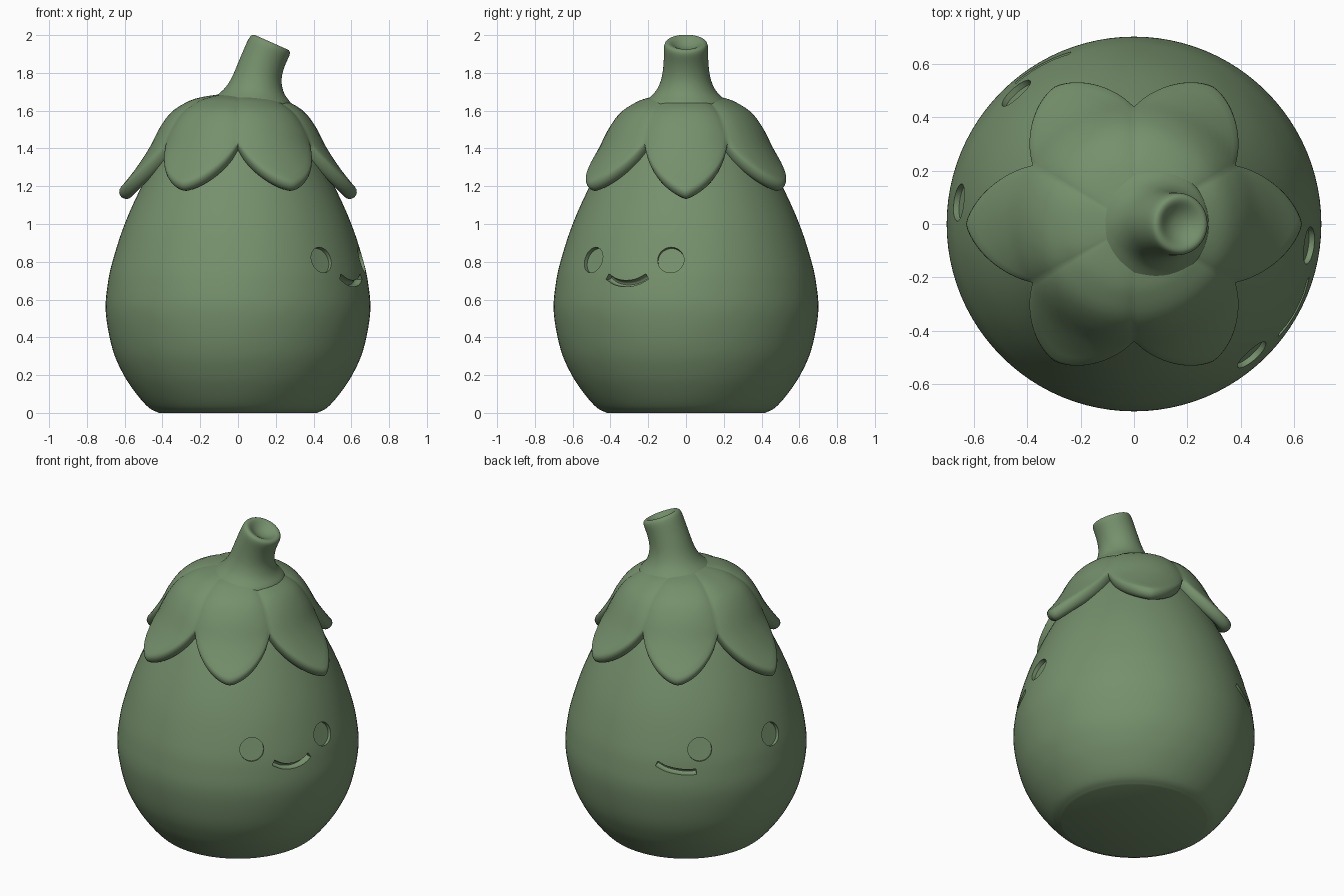
import bpy, bmesh
from math import sin, cos, pi, radians, degrees, hypot
from mathutils import Vector

if "Cube" in bpy.data.objects:
    bpy.data.objects.remove(bpy.data.objects["Cube"])

green = bpy.data.materials.new("green")
green.diffuse_color = (0.18, 0.28, 0.15, 1)
green.use_nodes = True
green.node_tree.nodes["Principled BSDF"].inputs["Base Color"].default_value = green.diffuse_color


def spline(pts, n):
    """Smooth curve through a few points, n steps per span."""
    pts = [Vector(p) for p in pts]
    e = [2 * pts[0] - pts[1]] + pts + [2 * pts[-1] - pts[-2]]
    out = []
    for i in range(1, len(e) - 2):
        a, b, c, d = e[i - 1:i + 3]
        for k in range(n):
            t = k / n
            out.append(0.5 * (2 * b + (c - a) * t + (2 * a - 5 * b + 4 * c - d) * t**2
                              + (3 * b - a - 3 * c + d) * t**3))
    return out + [pts[-1]]


def loft(name, rings, close_ends=True):
    """Skin a list of equally long vertex rings."""
    bm = bmesh.new()
    rows = [[bm.verts.new(p) for p in ring] for ring in rings]
    n = len(rows[0])
    for a, b in zip(rows, rows[1:]):
        for i in range(n):
            j = (i + 1) % n
            bm.faces.new((a[i], a[j], b[j], b[i]))
    if close_ends:
        bm.faces.new(rows[0])
        bm.faces.new(rows[-1])
    bmesh.ops.recalc_face_normals(bm, faces=bm.faces)
    me = bpy.data.meshes.new(name)
    bm.to_mesh(me)
    bm.free()
    ob = bpy.data.objects.new(name, me)
    bpy.context.collection.objects.link(ob)
    me.materials.append(green)
    return ob


def activate(ob):
    bpy.ops.object.select_all(action='DESELECT')
    ob.select_set(True)
    bpy.context.view_layer.objects.active = ob


def smooth(ob, angle=40):
    activate(ob)
    bpy.ops.object.shade_smooth_by_angle(angle=radians(angle))


def circle(r, z, n=96):
    return [(r * cos(2 * pi * i / n), r * sin(2 * pi * i / n), z) for i in range(n)]


# Body: egg-shaped lathe with a flat base
profile = spline([(0.42, 0), (0.475, 0.03), (0.545, 0.11), (0.61, 0.21), (0.665, 0.34),
                  (0.70, 0.53), (0.69, 0.68), (0.662, 0.81), (0.60, 1.0), (0.51, 1.2),
                  (0.40, 1.4), (0.28, 1.53), (0.04, 1.6)], 5)
body = loft("body", [circle(r, z) for r, z in profile])


def body_radius(z):
    for (r0, z0), (r1, z1) in zip(profile, profile[1:]):
        if z0 <= z <= z1:
            return r0 + (r1 - r0) * (z - z0) / (z1 - z0)
    return 0.6


def on_body(deg, z):
    r = body_radius(z)
    return Vector((r * cos(radians(deg)), r * sin(radians(deg)), z))


# Face cutters: round eye recesses and smile grooves on opposite sides
cutters = []


def eye_cutter(deg):
    c = on_body(deg, 0.81)
    n = Vector((cos(radians(deg)), sin(radians(deg)), 0.3)).normalized()
    u = Vector((-sin(radians(deg)), cos(radians(deg)), 0))
    v = n.cross(u)
    rings = [[c + n * d + 0.07 * (u * cos(2 * pi * i / 40) + v * sin(2 * pi * i / 40))
              for i in range(40)] for d in (-0.025, 0.06)]
    cutters.append(loft("eye_cutter", rings))


def smile_cutter(points):
    path = [on_body(p[0], p[1]) for p in spline(points, 6)]
    rings = []
    for i, p in enumerate(path):
        t = (path[min(i + 1, len(path) - 1)] - path[max(i - 1, 0)]).normalized()
        out = Vector((p.x, p.y, 0.15)).normalized()
        side = t.cross(out).normalized()
        out = side.cross(t)
        rings.append([p + 0.017 * side * cos(2 * pi * k / 16) + 0.035 * out * sin(2 * pi * k / 16)
                      for k in range(16)])
    cutters.append(loft("smile_cutter", rings))


for deg in (-48, -7, 132, 173):
    eye_cutter(deg)
smile_cutter([(-37.5, 0.722), (-33, 0.695), (-27.5, 0.685), (-22, 0.695), (-17.5, 0.722)])
smile_cutter([(110.5, 0.722), (115, 0.698), (120.5, 0.684), (126, 0.678), (130, 0.682)])

for c in cutters:
    c.hide_render = True
    m = body.modifiers.new("cut", 'BOOLEAN')
    m.operation = 'DIFFERENCE'
    m.solver = 'EXACT'
    m.object = c
    activate(body)
    bpy.ops.object.modifier_apply(modifier=m.name)
for c in cutters:
    bpy.data.objects.remove(c, do_unlink=True)
smooth(body, 35)

# Leaf cap: six thick petals flaring off the shoulder
meridian = spline([(0, 1.70), (0.2, 1.67), (0.29, 1.635), (0.36, 1.585), (0.42, 1.50),
                   (0.465, 1.41), (0.54, 1.295), (0.62, 1.195), (0.68, 1.13)], 8)
H = 0.038


def cap_z(r):
    for p, q in zip(meridian, meridian[1:]):
        if r <= q.x:
            return p.y + (q.y - p.y) * (r - p.x) / (q.x - p.x)
    return meridian[-1].y


def cap_section(theta):
    a = degrees(theta) % 60
    d = min(a, 60 - a) / 30                        # 0 at petal tip, 1 at notch
    side_petal = abs(cos(theta)) > cos(pi / 6)
    end = 0.435 + (0.185 * (1 - d**1.3) if side_petal else 0.15 * (1 - d**1.5))
    sec, inner = [], []
    for i in range(1, 25):
        r = end * i / 24
        slope = (cap_z(r + 0.015) - cap_z(max(r - 0.015, 0))) / (r + 0.015 - max(r - 0.015, 0))
        t = Vector((1, slope)).normalized()
        n = Vector((-t.y, t.x))
        p = Vector((r, cap_z(r) - 0.025 * d**3 * (i / 24)**2))
        sec.append(p)
        if i > 3:
            inner.append(p - n * 2 * H)
    c = p - n * H
    for k in range(1, 8):                          # rounded rim
        f = pi * k / 8
        sec.append(c + H * (n * cos(f) + t * sin(f)))
    sec += inner[::-1]
    return [(q.x * cos(theta), q.x * sin(theta), q.y) for q in sec]


sections = [cap_section(2 * pi * i / 180) for i in range(180)]
cap = loft("leaf_cap", list(zip(*sections)))
smooth(cap, 60)

# Stem: tilted rings flaring into the cap, with a dimpled cut end
stem_rings = []
for cx, cz, r, tilt in [(0.05, 1.60, 0.27, 0), (0.06, 1.66, 0.205, 0), (0.085, 1.70, 0.158, 3),
                        (0.10, 1.76, 0.131, 8), (0.115, 1.82, 0.121, 14), (0.142, 1.89, 0.117, 20),
                        (0.168, 1.943, 0.119, 24), (0.177, 1.962, 0.108, 24),
                        (0.178, 1.963, 0.085, 24), (0.168, 1.942, 0.055, 24),
                        (0.162, 1.93, 0.02, 24)]:
    t = radians(tilt)
    stem_rings.append([(cx + r * cos(a) * cos(t), r * sin(a), cz - r * cos(a) * sin(t))
                       for a in (2 * pi * i / 32 for i in range(32))])
stem = loft("stem", stem_rings)
sub = stem.modifiers.new("round", 'SUBSURF')
sub.levels = sub.render_levels = 2
smooth(stem, 80)
